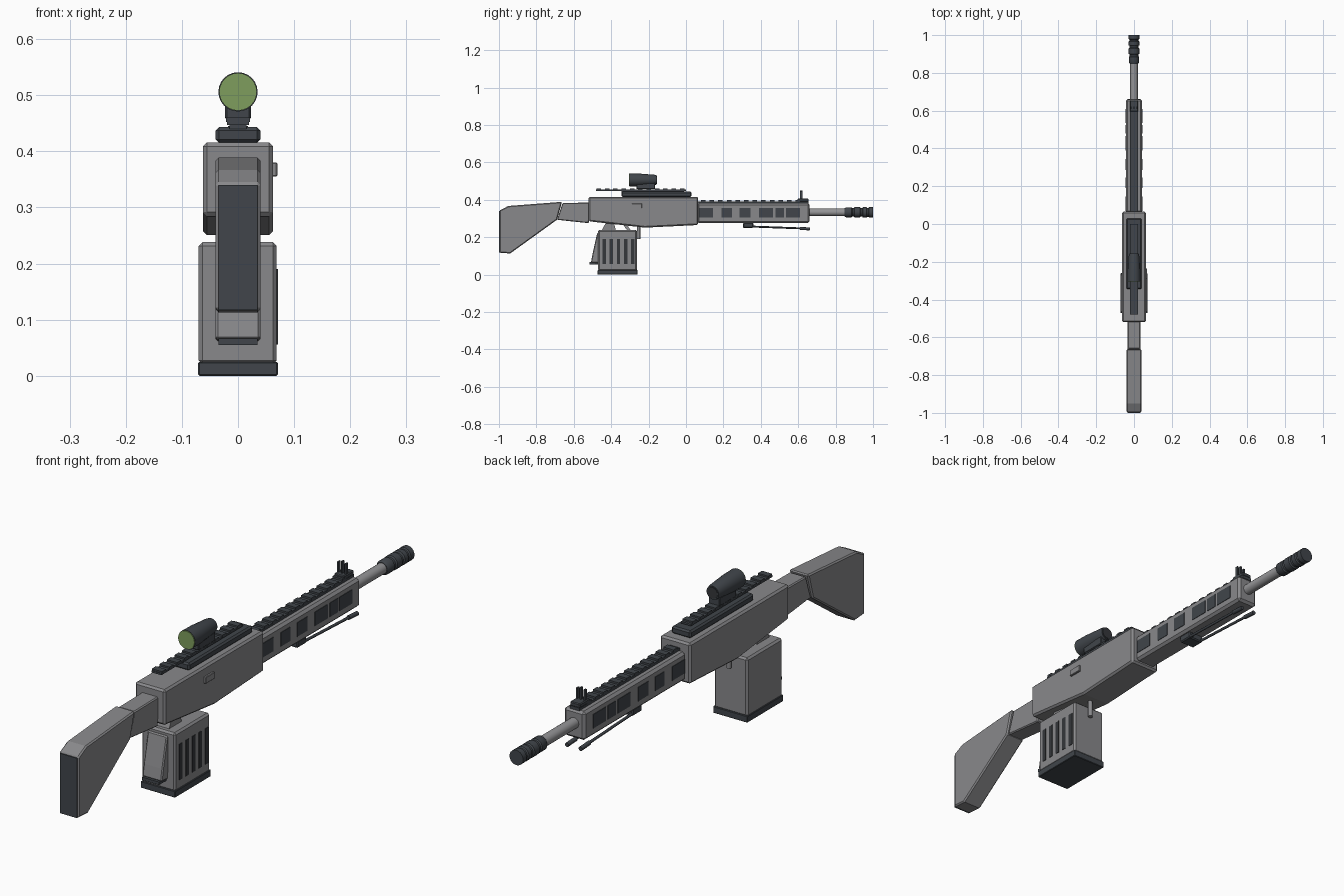
import bpy, bmesh, math
from mathutils import Vector

if "Cube" in bpy.data.objects:
    bpy.data.objects.remove(bpy.data.objects["Cube"])


def material(name, rgb):
    m = bpy.data.materials.new(name)
    m.diffuse_color = (*rgb, 1)
    m.use_nodes = True
    m.node_tree.nodes["Principled BSDF"].inputs["Base Color"].default_value = m.diffuse_color
    return m


GRAY = material("mid gray", (0.25, 0.25, 0.26))
LIGHT = material("light gray", (0.30, 0.30, 0.31))
DARK = material("dark slate", (0.052, 0.060, 0.070))
BLACK = material("slot black", (0.035, 0.038, 0.043))
GREEN = material("lens green", (0.21, 0.34, 0.11))


def finish(name, bm, mat, bevel=0.0, smooth=False):
    bmesh.ops.recalc_face_normals(bm, faces=bm.faces[:])
    mesh = bpy.data.meshes.new(name)
    bm.to_mesh(mesh)
    bm.free()
    mesh.materials.append(mat)
    ob = bpy.data.objects.new(name, mesh)
    bpy.context.collection.objects.link(ob)
    if bevel:
        mod = ob.modifiers.new("bevel", 'BEVEL')
        mod.width, mod.segments, mod.limit_method = bevel, 1, 'ANGLE'
        mod.angle_limit = math.radians(40)
    if smooth:
        bpy.context.view_layer.objects.active = ob
        ob.select_set(True)
        bpy.ops.object.shade_smooth_by_angle(angle=math.radians(40))
        ob.select_set(False)
    return ob


def prism(name, profile, half, mat, bevel=0.0, x=0.0):
    """Side profile of (y, z) points, widened along x."""
    bm = bmesh.new()
    a = [bm.verts.new((x - half, y, z)) for y, z in profile]
    b = [bm.verts.new((x + half, y, z)) for y, z in profile]
    bm.faces.new(a)
    bm.faces.new(b)
    n = len(a)
    for i in range(n):
        j = (i + 1) % n
        bm.faces.new((a[i], a[j], b[j], b[i]))
    return finish(name, bm, mat, bevel)


def box(name, x0, x1, y0, y1, z0, z1, mat, bevel=0.0):
    return prism(name, [(y0, z0), (y1, z0), (y1, z1), (y0, z1)],
                 (x1 - x0) / 2, mat, bevel, (x0 + x1) / 2)


def turned(name, rings, z, mat, sides=20):
    """Rings of (y, radius) around a lengthwise axis at height z."""
    bm = bmesh.new()
    loops = []
    for y, r in rings:
        loops.append([bm.verts.new((r * math.cos(t), y, z + r * math.sin(t)))
                      for t in (2 * math.pi * i / sides for i in range(sides))])
    for p, q in zip(loops, loops[1:]):
        for i in range(sides):
            j = (i + 1) % sides
            bm.faces.new((p[i], p[j], q[j], q[i]))
    bm.faces.new(loops[0])
    bm.faces.new(loops[-1])
    return finish(name, bm, mat, smooth=True)


def rod(name, start, end, r, mat):
    bm = bmesh.new()
    a, b = Vector(start), Vector(end)
    bmesh.ops.create_cone(bm, cap_ends=True, segments=10, radius1=r,
                          radius2=r, depth=(b - a).length)
    turn = (b - a).to_track_quat('Z', 'Y').to_matrix().to_4x4()
    turn.translation = (a + b) / 2
    bm.transform(turn)
    return finish(name, bm, mat, smooth=True)


# Stock, rear pad and neck
prism("stock", [(-0.997, 0.117), (-0.997, 0.343), (-0.95, 0.367), (-0.663, 0.389),
                (-0.69, 0.293), (-0.94, 0.113)], 0.04, GRAY, 0.005)
box("butt_pad", -0.035, 0.035, -1.0, -0.992, 0.117, 0.34, DARK)
prism("stock_neck", [(-0.69, 0.293), (-0.52, 0.275), (-0.51, 0.385),
                     (-0.66, 0.383)], 0.034, GRAY, 0.004)

# Receiver with raised port cover
prism("receiver", [(-0.52, 0.285), (-0.22, 0.251), (0.065, 0.265),
                   (0.065, 0.416), (-0.52, 0.416)], 0.0625, GRAY, 0.007)
box("port_cover", 0.06, 0.07, -0.29, -0.235, 0.355, 0.38, GRAY, 0.002)

# Handguard with dark windows on both sides
box("handguard", -0.043, 0.043, 0.06, 0.66, 0.275, 0.382, GRAY, 0.009)
windows = [(0.07, 0.145), (0.19, 0.245), (0.285, 0.345), (0.39, 0.465),
           (0.478, 0.525), (0.535, 0.61)]
for side in (-1, 1):
    for y0, y1 in windows:
        box("handguard_window", side * 0.043 - 0.002, side * 0.043 + 0.002,
            y0, y1, 0.305, 0.357, DARK)

# Handguard rail and teeth
box("front_rail", -0.02, 0.02, 0.065, 0.655, 0.38, 0.391, DARK)
for i in range(12):
    y = 0.08 + i * 0.046
    box("front_rail_tooth", -0.021, 0.021, y, y + 0.024, 0.39, 0.398, DARK)

# Front sight
box("sight_base", -0.021, 0.021, 0.595, 0.655, 0.39, 0.406, DARK, 0.003)
for x, top in ((-0.015, 0.445), (0, 0.45), (0.015, 0.445)):
    box("sight_post", x - 0.003, x + 0.003, 0.61, 0.622, 0.4, top, DARK)

# Barrel and ringed muzzle
turned("barrel", [(0.64, 0.02), (0.87, 0.02)], 0.333, LIGHT)
turned("muzzle", [(0.848, 0.022), (0.856, 0.027), (0.885, 0.027), (0.889, 0.023),
                  (0.897, 0.023), (0.901, 0.028), (0.93, 0.028), (0.934, 0.023),
                  (0.942, 0.023), (0.946, 0.028), (0.965, 0.028), (0.969, 0.024),
                  (0.975, 0.024), (0.979, 0.028), (1.0, 0.028)], 0.333, DARK)

# Folded support legs
box("leg_mount", -0.032, 0.032, 0.305, 0.36, 0.25, 0.277, DARK, 0.004)
for side in (-1, 1):
    rod("folded_leg", (side * 0.025, 0.32, 0.258), (side * 0.028, 0.62, 0.247), 0.005, DARK)
    rod("leg_foot", (side * 0.028, 0.61, 0.247), (side * 0.028, 0.662, 0.244), 0.008, DARK)

# Optic rail
box("rail_base", -0.04, 0.04, -0.345, 0.03, 0.415, 0.443, DARK, 0.006)
box("rail_riser", -0.015, 0.015, -0.345, -0.01, 0.44, 0.45, DARK)
box("top_rail", -0.02, 0.02, -0.48, 0.0, 0.447, 0.454, DARK)
for i in range(11):
    y = -0.478 + i * 0.0445
    box("top_rail_tooth", -0.021, 0.021, y, y + 0.024, 0.452, 0.46, DARK)

# Scope
box("scope_mount", -0.023, 0.023, -0.265, -0.165, 0.457, 0.49, DARK, 0.003)
turned("scope_tube", [(-0.302, 0.035), (-0.25, 0.034), (-0.17, 0.028),
                      (-0.157, 0.025)], 0.506, DARK, 24)
turned("scope_lens", [(-0.305, 0.0335), (-0.3, 0.0335)], 0.506, GREEN, 24)
turned("scope_front_glass", [(-0.158, 0.021), (-0.155, 0.021)], 0.506, BLACK, 24)

# Magazine, base plate and side slots
box("magazine", -0.07, 0.069, -0.47, -0.262, 0.02, 0.238, GRAY, 0.007)
box("magazine_base", -0.071, 0.071, -0.472, -0.26, 0.0, 0.025, DARK, 0.002)
for i in range(5):
    y = -0.446 + i * 0.038
    box("magazine_slot", 0.067, 0.071, y, y + 0.018, 0.056, 0.19, BLACK)
prism("magazine_neck", [(-0.45, 0.236), (-0.375, 0.236), (-0.385, 0.275),
                        (-0.43, 0.275)], 0.03, GRAY)
rod("magazine_latch", (0, -0.253, 0.19), (0, -0.253, 0.255), 0.009, GRAY)

# Sloped grip behind the magazine, and trigger
prism("grip", [(-0.468, 0.062), (-0.508, 0.065), (-0.50, 0.11), (-0.475, 0.222),
               (-0.462, 0.222)], 0.04, GRAY, 0.004)
box("grip_base", -0.035, 0.035, -0.515, -0.465, 0.055, 0.066, DARK)
prism("trigger", [(-0.34, 0.275), (-0.32, 0.275), (-0.305, 0.25), (-0.295, 0.236),
                  (-0.31, 0.236), (-0.325, 0.25)], 0.01, LIGHT)
